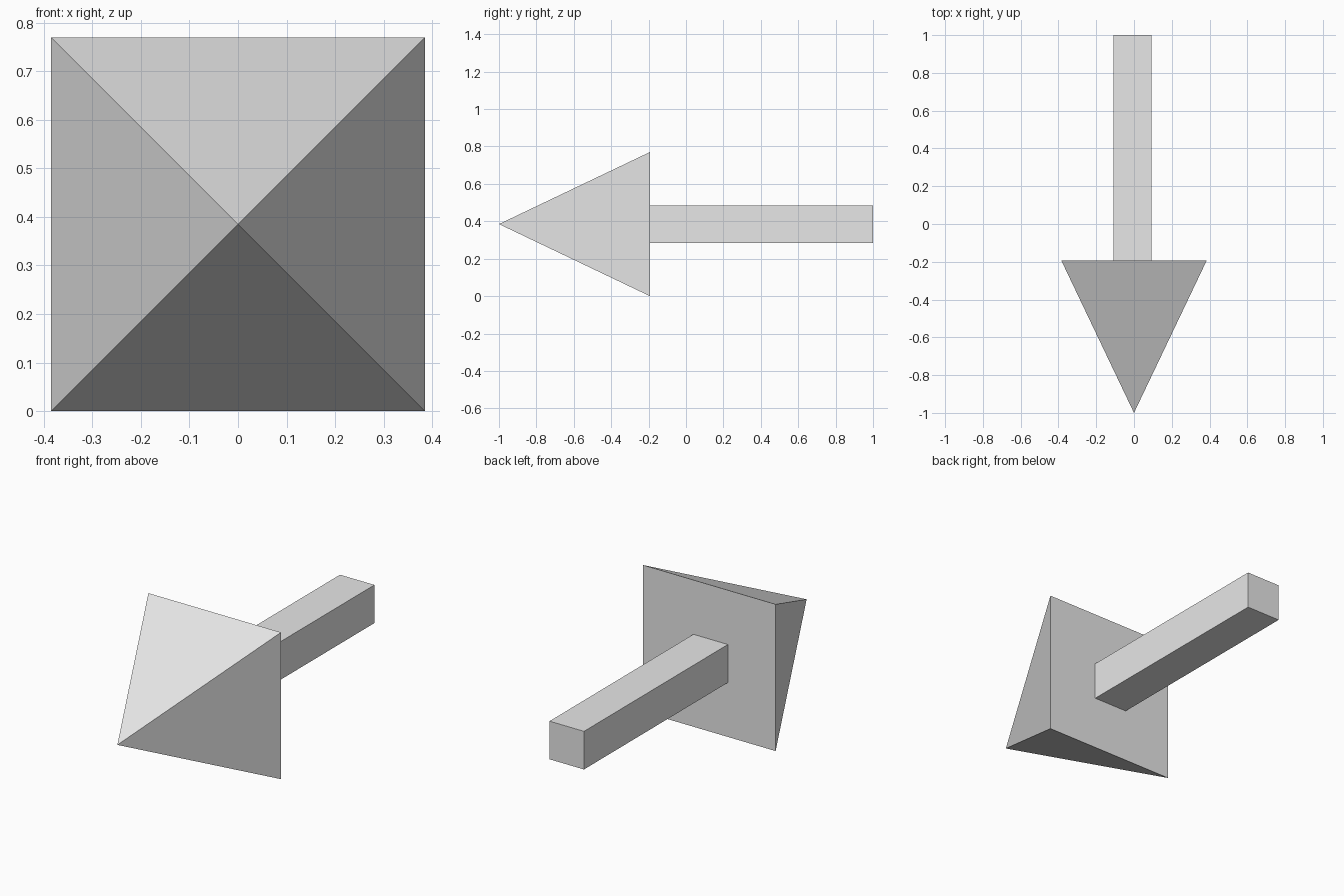
import bpy
import math

if "Cube" in bpy.data.objects:
    bpy.data.objects.remove(bpy.data.objects["Cube"])

grey = bpy.data.materials.new("light grey")
grey.diffuse_color = (0.8, 0.8, 0.8, 1)
grey.use_nodes = True
grey.node_tree.nodes["Principled BSDF"].inputs["Base Color"].default_value = grey.diffuse_color

HALF, TIP_Y, BASE_Y, END_Y = 0.385, -1.0, -0.193, 1.0


def finish(name):
    ob = bpy.context.object
    ob.name = name
    bpy.ops.object.transform_apply(location=True, rotation=True, scale=True)
    ob.data.materials.append(grey)
    return ob


# Arrow head: four-sided pyramid, square to the axes, pointing to the front
bpy.ops.mesh.primitive_cone_add(vertices=4, radius1=HALF * math.sqrt(2), radius2=0,
                                depth=BASE_Y - TIP_Y)
head = bpy.context.object
head.rotation_euler = (0, 0, math.radians(45))
bpy.ops.object.transform_apply(location=False, rotation=True, scale=False)
head.rotation_euler = (math.radians(90), 0, 0)
head.location = (0, (TIP_Y + BASE_Y) / 2, HALF)
finish("arrow_head")

# Shaft: square bar, slightly off centre, running to the back
bpy.ops.mesh.primitive_cube_add(size=1, location=(-0.008, (BASE_Y + END_Y) / 2, HALF))
bpy.context.object.scale = (0.2, END_Y - BASE_Y, 0.2)
finish("arrow_shaft")
